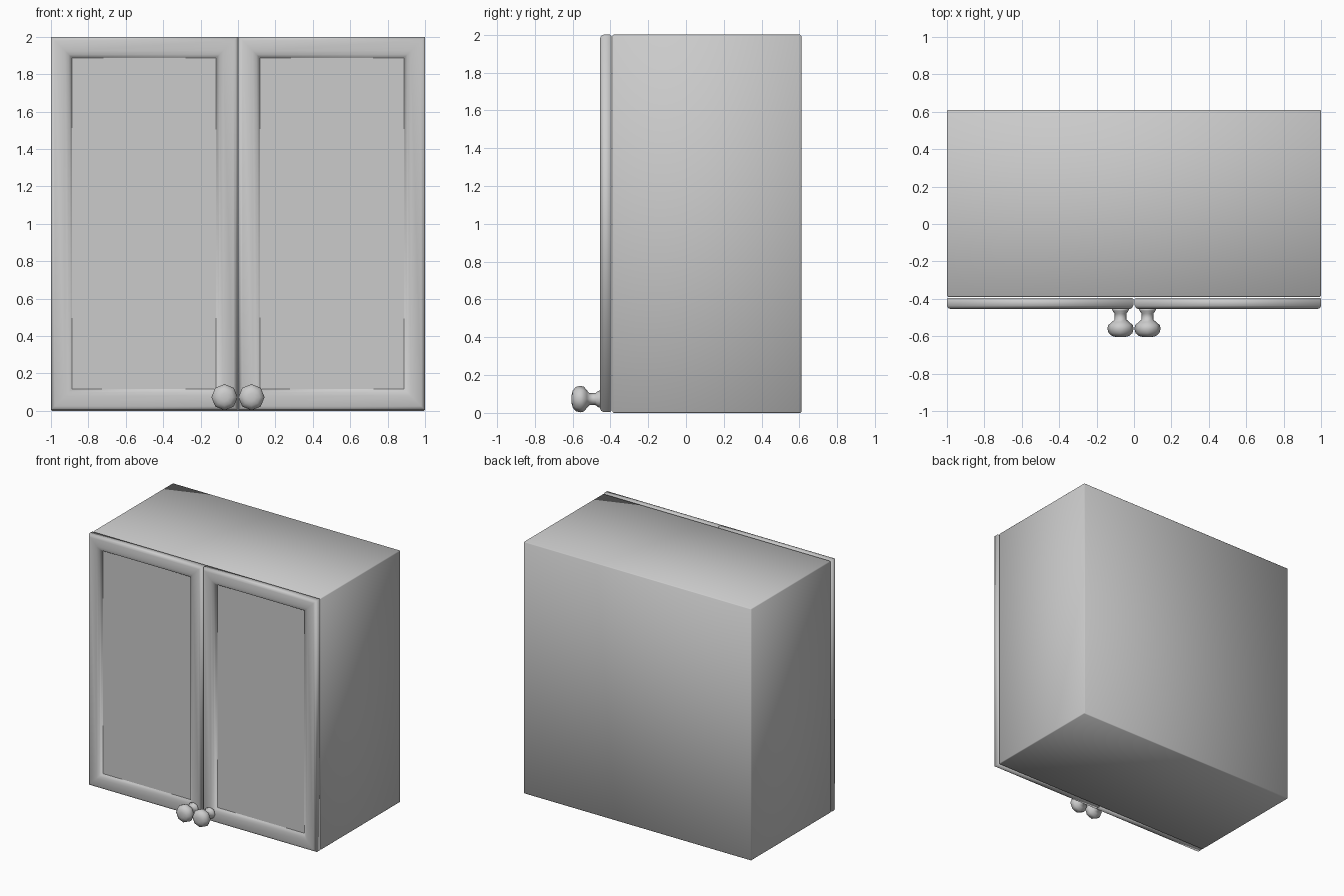
import bpy, bmesh, math
from mathutils import Matrix

cube = bpy.data.objects.get("Cube")
if cube:
    bpy.data.objects.remove(cube, do_unlink=True)

grey = bpy.data.materials.new("light grey")
grey.use_nodes = True
colour = (0.6, 0.6, 0.6, 1)
grey.diffuse_color = colour
grey.node_tree.nodes["Principled BSDF"].inputs["Base Color"].default_value = colour


def finish(name, bm):
    bmesh.ops.recalc_face_normals(bm, faces=bm.faces)
    mesh = bpy.data.meshes.new(name)
    bm.to_mesh(mesh)
    bm.free()
    mesh.materials.append(grey)
    mesh.shade_smooth()
    obj = bpy.data.objects.new(name, mesh)
    bpy.context.collection.objects.link(obj)
    return obj


def loft(name, rings):
    """Skin a list of closed rings and cap both ends."""
    bm = bmesh.new()
    loops = [[bm.verts.new(p) for p in ring] for ring in rings]
    n = len(loops[0])
    for a, b in zip(loops, loops[1:]):
        for i in range(n):
            j = (i + 1) % n
            bm.faces.new((a[i], a[j], b[j], b[i]))
    bm.faces.new(loops[0])
    bm.faces.new(loops[-1])
    return finish(name, bm)


def rect(x0, x1, z0, z1, inset, y):
    a, b, c, d = x0 + inset, x1 - inset, z0 + inset, z1 - inset
    return [(a, y, c), (b, y, c), (b, y, d), (a, y, d)]


# Cabinet carcass: one box with finely softened edges
bm = bmesh.new()
bmesh.ops.create_cube(bm, size=1, matrix=Matrix.Translation((0, 0.11, 1))
                      @ Matrix.Diagonal((2, 1, 2, 1)))
bmesh.ops.bevel(bm, geom=bm.edges[:], offset=0.006, segments=1, affect='EDGES')
finish("cabinet_body", bm)

# Door frame cross-section as (inset from the outer edge, y)
frame_profile = [(0.006, -0.395), (0, -0.401), (0, -0.437), (0.006, -0.449),
                 (0.02, -0.455), (0.075, -0.455), (0.095, -0.449),
                 (0.108, -0.438), (0.113, -0.425)]
# Knob silhouette as (radius, y)
knob_profile = [(0.046, -0.452), (0.043, -0.464), (0.031, -0.48),
                (0.031, -0.51), (0.046, -0.524), (0.066, -0.54),
                (0.07, -0.56), (0.064, -0.583), (0.045, -0.599), (0.022, -0.605)]
sides = 8

for side, sign in (("left", 1), ("right", -1)):
    x0, x1 = sorted((sign * 0.004, sign * 1.0))
    loft(side + "_door_frame",
         [rect(x0, x1, 0.005, 2, i, y) for i, y in frame_profile])

    # Flat recessed panel, separate so that its border stays crisp
    bm = bmesh.new()
    bm.faces.new([bm.verts.new(p) for p in rect(x0, x1, 0.005, 2, 0.111, -0.426)])
    finish(side + "_door_panel", bm)

    # Eight-sided turned knob
    loft(side + "_knob",
         [[(sign * 0.072 + r * math.cos(2 * math.pi * k / sides), y,
            0.073 + r * math.sin(2 * math.pi * k / sides)) for k in range(sides)]
          for r, y in knob_profile])
